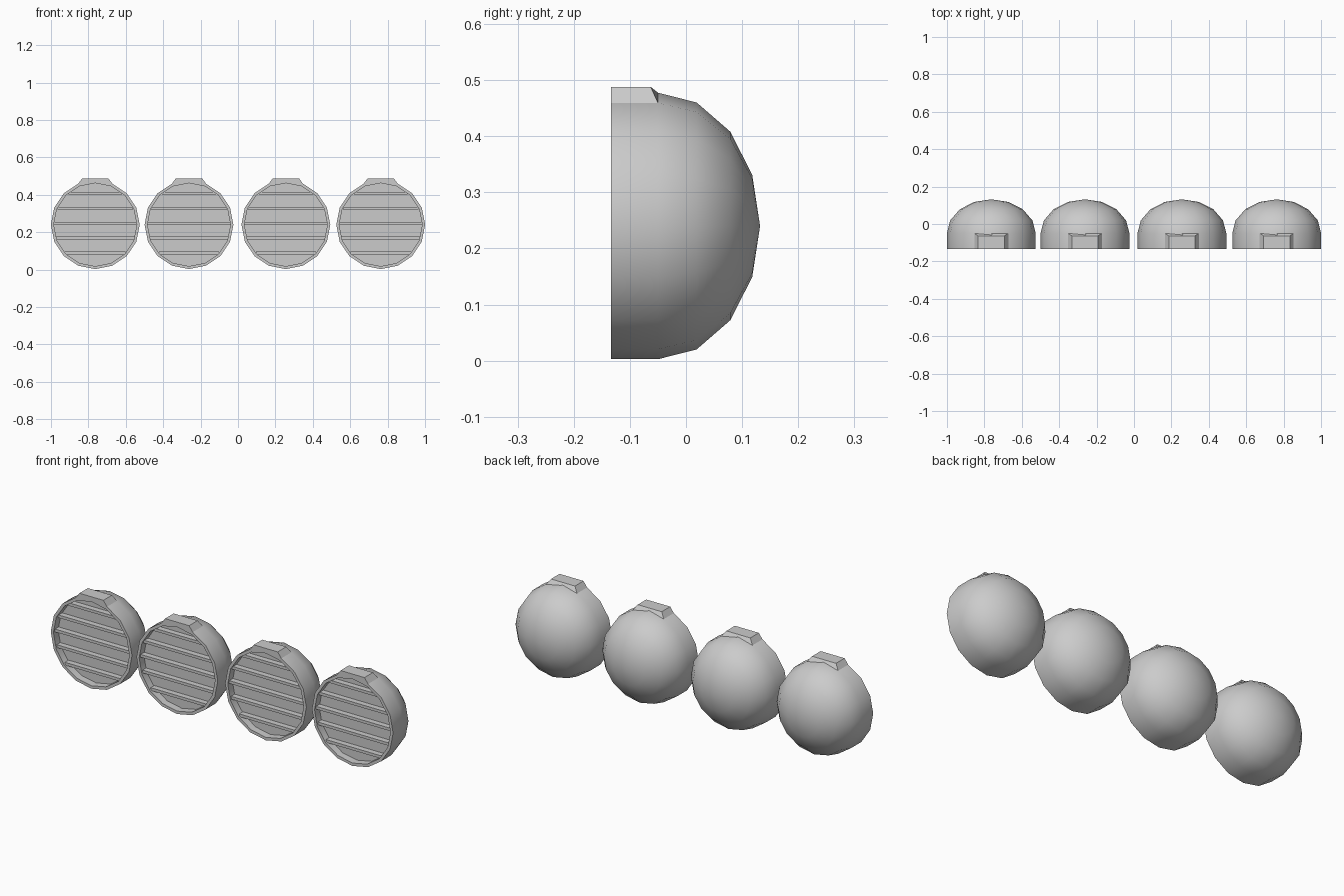
import bpy, bmesh, math

if "Cube" in bpy.data.objects:
    bpy.data.objects.remove(bpy.data.objects["Cube"])

R, ZC, SEG = 0.2375, 0.24, 16
FRONT, INNER, RECESS = -0.134, 0.222, -0.095


def finish(name, bm, x, smooth=False):
    bmesh.ops.recalc_face_normals(bm, faces=bm.faces)
    me = bpy.data.meshes.new(name)
    bm.to_mesh(me)
    bm.free()
    ob = bpy.data.objects.new(name, me)
    ob.location = (x, 0, ZC)
    bpy.context.collection.objects.link(ob)
    if smooth:
        bpy.ops.object.select_all(action='DESELECT')
        ob.select_set(True)
        bpy.context.view_layer.objects.active = ob
        bpy.ops.object.shade_smooth_by_angle(angle=math.radians(35))
    return ob


# Lamp housing: recessed front panel, rim, short barrel and domed back
def housing(x):
    profile = [(INNER, RECESS), (INNER, FRONT), (R, FRONT), (R, -0.05),
               (0.22, 0.019), (0.168, 0.079), (0.091, 0.118)]
    bm = bmesh.new()
    rings = []
    for r, y in profile:
        rings.append([bm.verts.new((r * math.cos(2 * math.pi * i / SEG), y,
                                    r * math.sin(2 * math.pi * i / SEG)))
                      for i in range(SEG)])
    for a, b in zip(rings, rings[1:]):
        for i in range(SEG):
            j = (i + 1) % SEG
            bm.faces.new((a[i], a[j], b[j], b[i]))
    bm.faces.new(rings[0])
    tip = bm.verts.new((0, 0.132, 0))
    for i in range(SEG):
        bm.faces.new((rings[-1][i], rings[-1][(i + 1) % SEG], tip))
    finish("lamp_housing", bm, x, True)


# Mounting tab on top of the rim, with a sloped back
def tab(x):
    c, s = R * math.cos(math.radians(67.5)), R * math.sin(math.radians(67.5))
    outline = [(-c, s), (0, R), (c, s), (0.07, 0.248), (-0.07, 0.248)]
    bm = bmesh.new()
    front = [bm.verts.new((px, FRONT, pz)) for px, pz in outline]
    back = [bm.verts.new((px, -0.063 if pz > 0.24 else -0.05, pz))
            for px, pz in outline]
    bm.faces.new(front)
    bm.faces.new(back[::-1])
    for i in range(5):
        j = (i + 1) % 5
        bm.faces.new((front[i], front[j], back[j], back[i]))
    finish("mounting_tab", bm, x)


# Horizontal grille slats across the opening
def slats(x):
    bm = bmesh.new()
    for k in range(-2, 3):
        z = 0.008 + 0.08 * k
        half = math.sqrt(INNER ** 2 - z ** 2) - 0.001
        res = bmesh.ops.create_cube(bm, size=1)
        for v in res["verts"]:
            v.co = (v.co.x * 2 * half, -0.1095 + v.co.y * 0.031,
                    z + v.co.z * 0.015)
    finish("grille_slats", bm, x)


for cx in (-0.763, -0.262, 0.256, 0.763):
    housing(cx)
    tab(cx)
    slats(cx)
